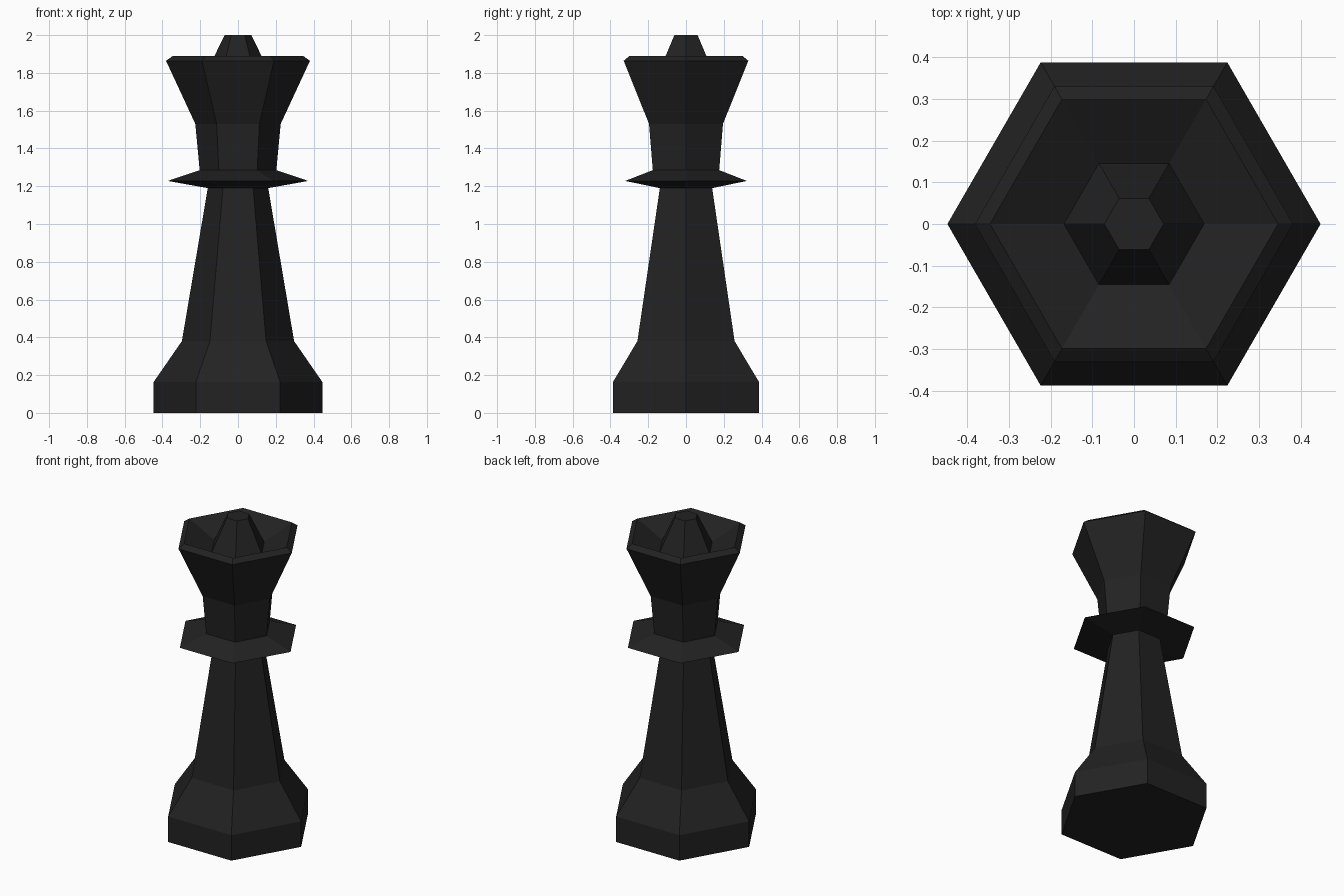
import bpy
import bmesh
from math import cos, sin, pi

SIDES = 6

cube = bpy.data.objects.get("Cube")
if cube:
    bpy.data.objects.remove(cube, do_unlink=True)

# Single black finish
black = bpy.data.materials.new("black")
black.use_nodes = True
colour = (0.016, 0.016, 0.016, 1)
black.diffuse_color = colour
black.node_tree.nodes["Principled BSDF"].inputs["Base Color"].default_value = colour


def turned_part(name, profile, cap_bottom=False, cap_top=False):
    """Turn (radius, height) pairs, listed upwards along the outside, into a six-sided part."""
    bm = bmesh.new()
    rings = [[bm.verts.new((r * cos(2 * pi * i / SIDES), r * sin(2 * pi * i / SIDES), z))
              for i in range(SIDES)] for r, z in profile]
    for low, high in zip(rings, rings[1:]):
        for i in range(SIDES):
            j = (i + 1) % SIDES
            bm.faces.new((low[i], low[j], high[j], high[i]))
    if cap_bottom:
        bm.faces.new(rings[0][::-1])
    if cap_top:
        bm.faces.new(rings[-1])
    mesh = bpy.data.meshes.new(name)
    bm.to_mesh(mesh)
    bm.free()
    mesh.materials.append(black)
    obj = bpy.data.objects.new(name, mesh)
    bpy.context.collection.objects.link(obj)
    return obj


# Rings where neighbouring parts meet
shoulder = (0.297, 0.38)
shaft_top = (0.16, 1.19)
neck = (0.203, 1.285)
cup_floor = (0.168, 1.8)

# Parts from the ground up; each shares its end ring with the next
turned_part("base", [(0.447, 0), (0.447, 0.163), shoulder], cap_bottom=True)
turned_part("shaft", [shoulder, shaft_top])
turned_part("collar", [shaft_top, (0.372, 1.228), neck])
# Flared crown with a bevelled rim and a hollow sloping in to the finial
turned_part("crown", [neck, (0.226, 1.53), (0.381, 1.864), (0.345, 1.89), cup_floor])
turned_part("finial", [cup_floor, (0.071, 2)], cap_top=True)
